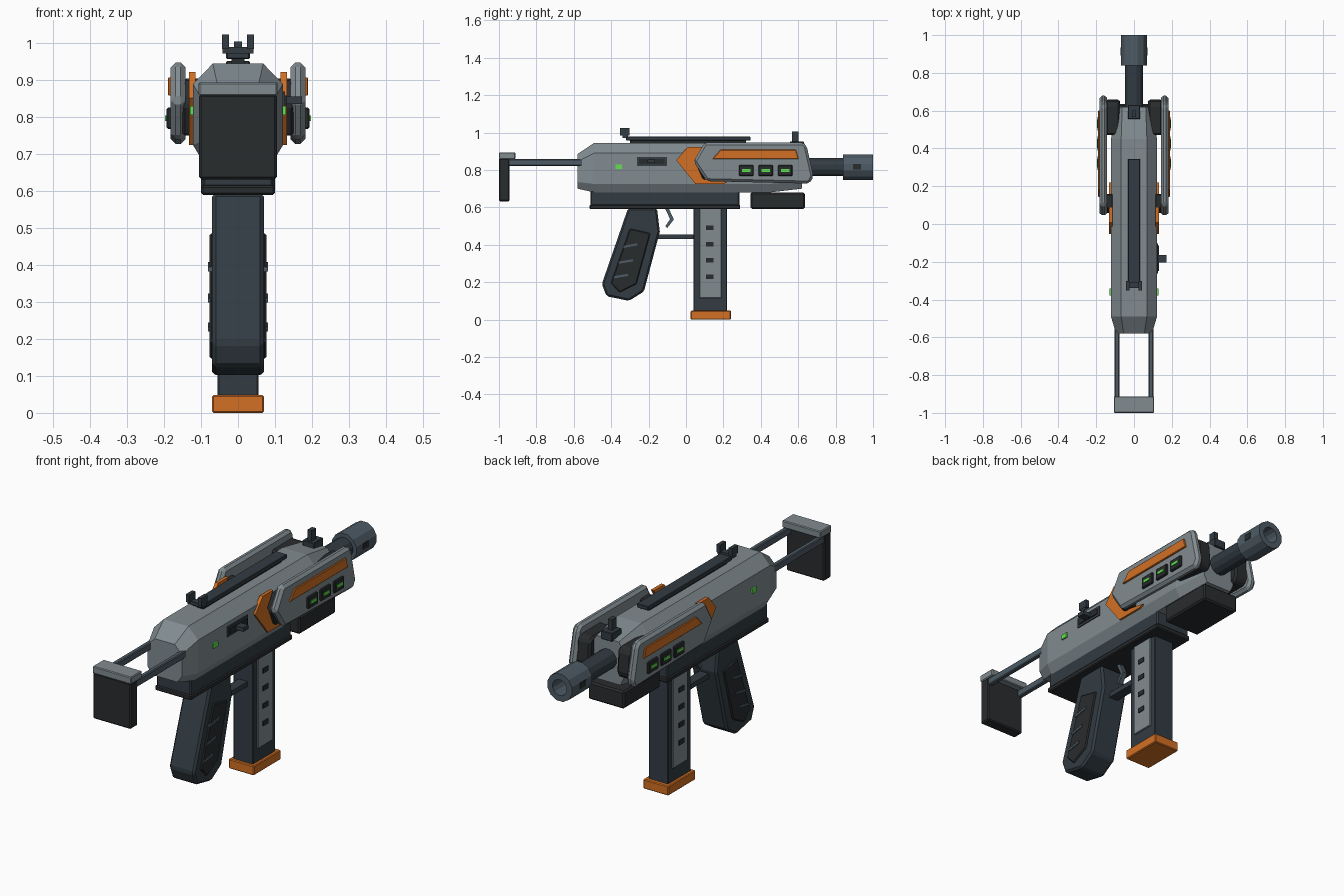
import bpy, bmesh, math
from mathutils import Vector, Matrix

if "Cube" in bpy.data.objects:
    bpy.data.objects.remove(bpy.data.objects["Cube"])


def material(name, rgb):
    m = bpy.data.materials.new(name)
    m.diffuse_color = (*rgb, 1)
    m.use_nodes = True
    m.node_tree.nodes["Principled BSDF"].inputs["Base Color"].default_value = m.diffuse_color
    return m


LIGHT = material("light_grey", (0.22, 0.26, 0.28))
DARK = material("dark_slate", (0.032, 0.045, 0.056))
STEEL = material("steel", (0.075, 0.105, 0.13))
BLACK = material("black", (0.022, 0.025, 0.027))
ORANGE = material("orange", (0.65, 0.16, 0.017))
GREEN = material("green", (0.12, 0.75, 0.08))


def finish(name, bm, mat, bevel=0.0):
    bmesh.ops.recalc_face_normals(bm, faces=bm.faces[:])
    me = bpy.data.meshes.new(name)
    bm.to_mesh(me)
    bm.free()
    ob = bpy.data.objects.new(name, me)
    bpy.context.collection.objects.link(ob)
    me.materials.append(mat)
    if bevel:
        b = ob.modifiers.new("bevel", "BEVEL")
        b.width, b.segments, b.limit_method = bevel, 1, 'ANGLE'
    return ob


def box(name, x, y, z, mat, bevel=0.0):
    """Box from (min, max) ranges on each axis."""
    bm = bmesh.new()
    bmesh.ops.create_cube(bm, size=1)
    for v in bm.verts:
        v.co = Vector([(a + b) / 2 + c * (b - a) for c, (a, b) in zip(v.co, (x, y, z))])
    return finish(name, bm, mat, bevel)


def plate(name, pts, x0, x1, mat, bevel=0.0):
    """Side profile in (y, z), extruded from x0 to x1."""
    bm = bmesh.new()
    f = bm.faces.new([bm.verts.new((x0, y, z)) for y, z in pts])
    ext = bmesh.ops.extrude_face_region(bm, geom=[f])["geom"]
    for v in ext:
        if isinstance(v, bmesh.types.BMVert):
            v.co.x = x1
    return finish(name, bm, mat, bevel)


def loft(name, rings, mat, closed=False):
    """Skin a list of equal-length rings; cap ends unless the loop closes."""
    bm = bmesh.new()
    vs = [[bm.verts.new(p) for p in r] for r in rings]
    n = len(vs[0])
    for a, b in list(zip(vs, vs[1:])) + ([(vs[-1], vs[0])] if closed else []):
        for i in range(n):
            j = (i + 1) % n
            bm.faces.new((a[i], a[j], b[j], b[i]))
    if not closed:
        bm.faces.new(vs[0])
        bm.faces.new(vs[-1])
    return finish(name, bm, mat)


def circle(r, y, z=0.815, n=12):
    return [(r * math.cos(2 * math.pi * (i + .5) / n), y,
             z + r * math.sin(2 * math.pi * (i + .5) / n)) for i in range(n)]


def section(y, top, wide, low, z0, z1, z2, z3):
    half = [(low, z0), (wide, z1), (wide, z2), (top, z3)]
    return [(x, y, z) for x, z in half] + [(-x, y, z) for x, z in reversed(half)]


# Main receiver body
loft("upper_body", [
    section(-0.58, 0.055, 0.095, 0.07, 0.70, 0.735, 0.845, 0.885),
    section(-0.49, 0.068, 0.122, 0.095, 0.68, 0.725, 0.89, 0.945),
    section(0.45, 0.068, 0.122, 0.095, 0.68, 0.725, 0.89, 0.945),
    section(0.62, 0.062, 0.09, 0.07, 0.70, 0.74, 0.87, 0.915)], LIGHT)
box("lower_receiver", (-0.095, 0.095), (-0.51, 0.285), (0.61, 0.69), DARK, 0.006)
box("lower_rail", (-0.1, 0.1), (-0.515, 0.29), (0.59, 0.615), BLACK, 0.005)
box("fore_guard", (-0.1, 0.1), (0.345, 0.635), (0.592, 0.68), BLACK, 0.008)

# Barrel and hollow muzzle
loft("barrel", [circle(0.05, 0.55), circle(0.05, 0.86)], DARK)
loft("muzzle", [circle(0.07, 0.84), circle(0.07, 1.0), circle(0.04, 1.0),
                circle(0.04, 0.88), circle(0.001, 0.88), circle(0.001, 0.84)], STEEL, True)

# Top rail and sights
box("top_rail_stem", (-0.018, 0.018), (-0.30, 0.32), (0.94, 0.96), BLACK)
box("top_rail", (-0.032, 0.032), (-0.32, 0.345), (0.957, 0.978), DARK, 0.003)
box("rear_sight_base", (-0.042, 0.042), (-0.34, -0.31), (0.972, 0.99), DARK)
box("front_sight_base", (-0.032, 0.032), (0.555, 0.63), (0.91, 0.952), DARK, 0.003)
box("front_sight_post", (-0.011, 0.011), (0.567, 0.602), (0.945, 1.005), DARK)

# Folding stock
box("butt_pad", (-0.105, 0.105), (-1.0, -0.943), (0.632, 0.862), BLACK, 0.006)
box("butt_cap", (-0.107, 0.107), (-1.0, -0.912), (0.858, 0.894), LIGHT, 0.004)

# Grip, trigger and guard
plate("grip", [(-0.31, .595), (-.155, .595), (-.14, .47), (-.225, .15),
               (-.305, .10), (-.425, .125), (-.45, .19)], -0.07, 0.07, DARK, 0.01)
plate("trigger", [(-.115, .60), (-.095, .60), (-.065, .535), (-.10, .49),
                  (-.11, .50), (-.085, .537)], -0.012, 0.012, STEEL)
box("trigger_guard", (-0.025, 0.025), (-0.17, 0.05), (0.43, 0.455), DARK)

# Magazine
box("magazine", (-0.055, 0.055), (0.04, 0.22), (0.04, 0.61), DARK, 0.004)
box("magazine_base", (-0.07, 0.07), (0.025, 0.24), (0.0, 0.048), ORANGE, 0.004)

# Ejection port and charging handle, right side only
box("ejection_port", (0.115, 0.127), (-0.262, -0.102), (0.82, 0.87), DARK)
box("port_slide", (0.12, 0.132), (-0.25, -0.115), (0.832, 0.858), BLACK)
box("charging_handle", (0.12, 0.173), (-0.205, -0.165), (0.836, 0.856), DARK)

# Parts repeated on both sides
for s, tag in ((1, "right"), (-1, "left")):
    def sbox(name, x, y, z, mat, bevel=0.0):
        return box(f"{name}_{tag}", tuple(sorted((s * x[0], s * x[1]))), y, z, mat, bevel)

    def splate(name, pts, x0, x1, mat, bevel=0.0):
        return plate(f"{name}_{tag}", pts, s * x0, s * x1, mat, bevel)

    # Side shroud with stripe and lit vents
    splate("shroud", [(.04, .845), (.10, .948), (.625, .948), (.645, .93),
                      (.682, .765), (.66, .727), (.11, .74)], 0.142, 0.182, LIGHT, 0.014)
    splate("shroud_stripe", [(.14, .858), (.185, .908), (.588, .908), (.602, .858)],
           0.17, 0.19, ORANGE, 0.003)
    for i in range(3):
        y = 0.322 + 0.104 * i
        sbox(f"vent_{i}", (0.17, 0.193), (y - .039, y + .039), (.768, .826), BLACK, 0.004)
        sbox(f"vent_light_{i}", (0.185, 0.197), (y - .023, y + .023), (.789, .804), GREEN)
    # Spacers joining shroud to body
    splate("front_spacer", [(.47, .75), (.64, .75), (.66, .78), (.65, .89), (.63, .905), (.47, .905)],
           0.075, 0.15, BLACK, 0.01)
    splate("rear_spacer", [(.055, .83), (.085, .90), (.16, .90), (.16, .75), (.09, .75)],
           0.11, 0.15, BLACK, 0.006)
    # Body accents
    splate("chevron", [(-.052, .852), (.008, .922), (.09, .922), (.045, .85),
                       (.10, .755), (.22, .735), (.20, .725), (.05, .725)], 0.115, 0.132, ORANGE)
    sbox("status_light", (0.115, 0.13), (-.378, -.342), (.806, .83), GREEN)
    # Stock rods, sight posts, muzzle ports
    sbox("stock_rod", (0.078, 0.102), (-.95, -.50), (.822, .858), STEEL, 0.004)
    sbox("rear_sight_post", (0.024, 0.043), (-.352, -.302), (.985, 1.024), DARK)
    sbox("muzzle_port", (0.05, 0.071), (.893, .935), (.802, .832), BLACK)
    # Grip panel and ribs
    splate("grip_panel", [(-.30, .487), (-.19, .462), (-.265, .19), (-.355, .145), (-.402, .195)],
           0.06, 0.077, BLACK, 0.005)
    for i, (y, z) in enumerate(((-.298, .395), (-.322, .31), (-.348, .232))):
        rib = [(y - .038, z - .012), (y + .038, z + .001), (y + .038, z + .013), (y - .038, z)]
        splate(f"grip_rib_{i}", rib, 0.07, 0.081, STEEL)
    # Magazine side panel with witness slots
    sbox("magazine_panel", (0.045, 0.062), (.072, .19), (.115, .60), LIGHT, 0.003)
    for i in range(4):
        z = 0.228 + 0.088 * i
        sbox(f"magazine_slot_{i}", (0.055, 0.066), (.107, .147), (z - .012, z + .012), BLACK)
